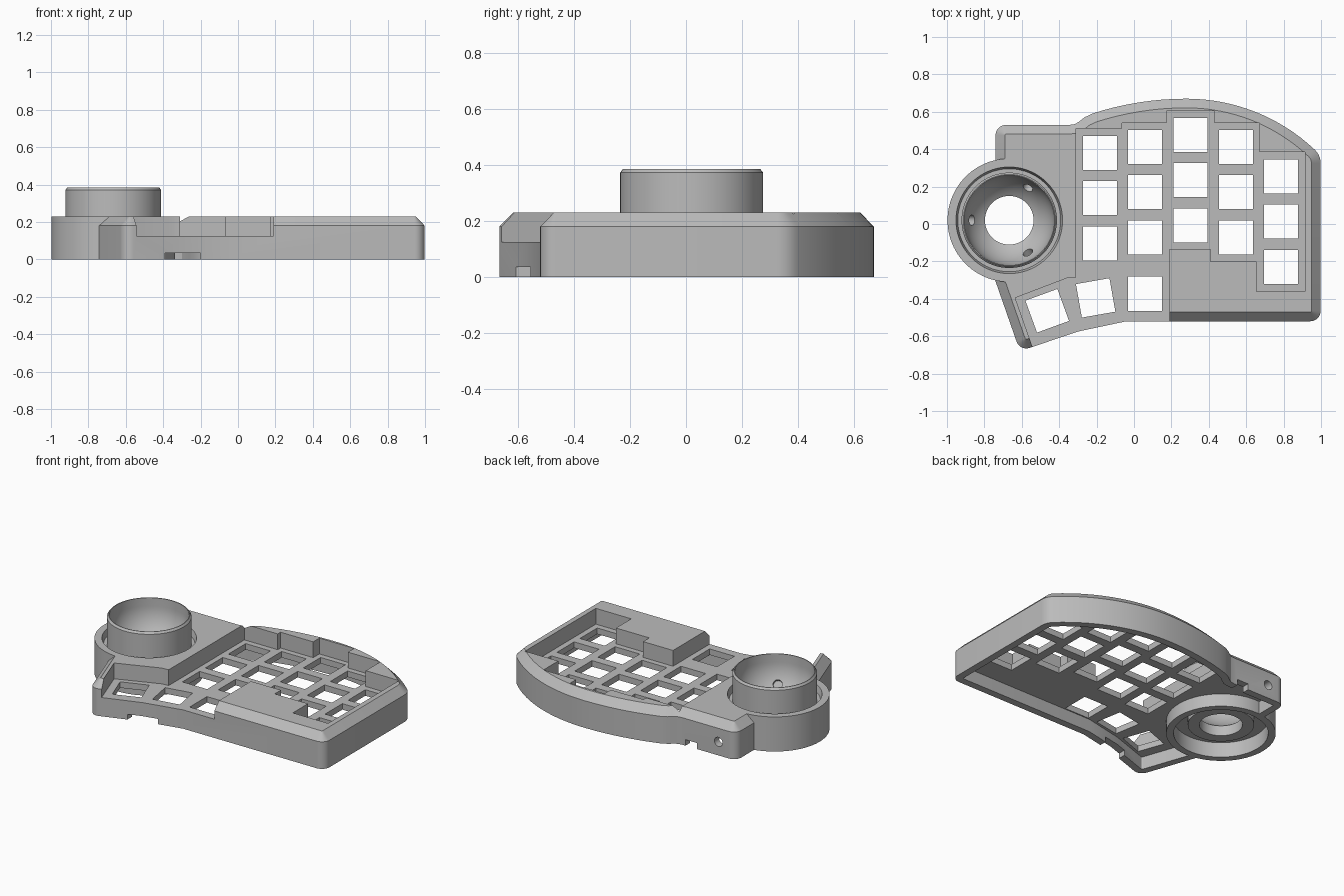
import bpy, bmesh
from math import sin, cos, tan, pi, radians, sqrt
from mathutils import Vector, Matrix

if "Cube" in bpy.data.objects:
    bpy.data.objects.remove(bpy.data.objects["Cube"])

grey = bpy.data.materials.new("plain_grey")
grey.use_nodes = True
grey.diffuse_color = (0.5, 0.5, 0.5, 1)
grey.node_tree.nodes["Principled BSDF"].inputs["Base Color"].default_value = (0.5, 0.5, 0.5, 1)

CUP = Vector((-0.667, 0.02, 0))
DECK, RIM, SHOULDER, UNDER = 0.125, 0.23, 0.18, 0.085


def finish(bm, name):
    bmesh.ops.recalc_face_normals(bm, faces=bm.faces)
    mesh = bpy.data.meshes.new(name)
    bm.to_mesh(mesh)
    bm.free()
    ob = bpy.data.objects.new(name, mesh)
    bpy.context.collection.objects.link(ob)
    return ob


def loft(name, rings):
    """Closed solid through rings given as (outline, height)."""
    bm = bmesh.new()
    rows = [[bm.verts.new((x, y, z)) for x, y in pts] for pts, z in rings]
    n = len(rows[0])
    bm.faces.new(rows[0])
    bm.faces.new(rows[-1])
    for a, b in zip(rows, rows[1:]):
        for i in range(n):
            j = (i + 1) % n
            bm.faces.new((a[i], a[j], b[j], b[i]))
    return finish(bm, name)


def rounded(corners, steps=8):
    """Outline from (x, y, fillet radius) corners."""
    out = []
    for i, (x, y, r) in enumerate(corners):
        p = Vector((x, y))
        if not r:
            out.append((x, y))
            continue
        a = (Vector(corners[i - 1][:2]) - p).normalized()
        b = (Vector(corners[(i + 1) % len(corners)][:2]) - p).normalized()
        half = a.angle(b) / 2
        centre = p + (a + b).normalized() * (r / sin(half))
        start = p + a * (r / tan(half)) - centre
        turn = pi - 2 * half
        for k in range(steps + 1):
            out.append(tuple(centre + Matrix.Rotation(turn * k / steps, 2) @ start))
    return out


def inset(pts, d):
    """Mitred inward offset of a counter-clockwise outline."""
    out = []
    for i in range(len(pts)):
        p = Vector(pts[i])
        e = (p - Vector(pts[i - 1])).normalized()
        f = (Vector(pts[(i + 1) % len(pts)]) - p).normalized()
        m = Vector((-e.y - f.y, e.x + f.x))
        out.append(tuple(p + m * (d / (1 + e.dot(f)))))
    return out


def arc(cx, cy, r, a0, a1, n):
    angles = [radians(a0 + (a1 - a0) * k / n) for k in range(n + 1)]
    return [(cx + r * cos(a), cy + r * sin(a)) for a in angles]


def cylinder(name, radius, depth, matrix, sides=32):
    bm = bmesh.new()
    bmesh.ops.create_cone(bm, cap_ends=True, segments=sides, radius1=radius,
                          radius2=radius, depth=depth, matrix=matrix)
    return finish(bm, name)


def block(name, centre, size, turn=0):
    bm = bmesh.new()
    bmesh.ops.create_cube(bm, size=1, matrix=Matrix.Translation(centre)
                          @ Matrix.Rotation(radians(turn), 4, 'Z')
                          @ Matrix.Diagonal((*size, 1)))
    return finish(bm, name)


def carve(target, cutters):
    bpy.context.view_layer.objects.active = target
    for c in cutters:
        mod = target.modifiers.new("cut", 'BOOLEAN')
        mod.operation, mod.solver, mod.object = 'DIFFERENCE', 'EXACT', c
        bpy.ops.object.modifier_apply(modifier=mod.name)
        bpy.data.objects.remove(c)


def dress(ob):
    ob.data.materials.clear()
    ob.data.materials.append(grey)
    bpy.ops.object.select_all(action='DESELECT')
    ob.select_set(True)
    bpy.context.view_layer.objects.active = ob
    bpy.ops.object.shade_smooth_by_angle(angle=radians(25))


# Case outline, counter-clockwise from the thumb corner
back = arc(0.28, -0.33, 1.0, 47, 90, 16) + arc(0.28, -0.96, 1.63, 90, 108, 8)[1:]
outline = rounded(
    [(-0.61, -0.68, 0.055), (-0.30, -0.575, 0), (-0.04, -0.52, 0),
     (0.998, -0.52, 0.055), (0.998, 0.366, 0.1)]
    + [(x, y, 0) for x, y in back]
    + [(-0.265, 0.57, 0), (-0.29, 0.55, 0), (-0.315, 0.534, 0), (-0.345, 0.53, 0),
       (-0.74, 0.53, 0.055), (-0.74, 0.2, 0), (-0.76, -0.25, 0)])
case = loft("case_shell", [(outline, 0), (outline, SHOULDER), (inset(outline, 0.049), RIM)])

# Hollow underside, stepped key well and seat for the ball cup
hollow = loft("hollow", [(inset(outline, 0.048), -0.5), (inset(outline, 0.048), UNDER)])
well_path = [(-0.51, -0.75), (0.19, -0.75), (0.19, -0.135), (0.41, -0.135),
             (0.41, -0.2), (0.655, -0.2), (0.655, -0.36), (0.915, -0.36),
             (0.915, 0.385), (0.67, 0.385), (0.67, 0.54), (0.43, 0.54),
             (0.43, 0.605), (0.175, 0.605), (0.175, 0.54), (-0.065, 0.54),
             (-0.065, 0.51), (-0.31, 0.51), (-0.31, -0.285), (-0.36, -0.29),
             (-0.635, -0.395)]
well = loft("well", [(well_path, DECK), (well_path, 0.6)])
seat = cylinder("seat", 0.322, 2, Matrix.Translation(CUP), 96)

# Key openings: columns of three, then the thumb keys
keys = [(x, top - 0.242 * row, 0)
        for x, top in ((-0.182, 0.38), (0.06, 0.412), (0.301, 0.477), (0.545, 0.412), (0.786, 0.255))
        for row in range(3)]
keys += [(0.06, -0.373, 0), (-0.205, -0.395, 10), (-0.464, -0.464, 20)]
openings = [block("opening", (x, y, 0.1), (0.182, 0.182, 0.4), t) for x, y, t in keys]

# Cable notches and the round socket in the back wall
notches = [block("front_notch", (-0.295, -0.58, 0), (0.19, 0.24, 0.07)),
           block("back_notch", (-0.41, 0.53, 0), (0.085, 0.2, 0.08)),
           cylinder("socket", 0.03, 0.2,
                    Matrix.Translation((-0.61, 0.53, 0.09)) @ Matrix.Rotation(pi / 2, 4, 'X'))]
carve(case, [hollow, well, seat] + openings + notches)
dress(case)

# Ball cup: a turned housing with a groove, raised collar and spherical bowl
R, CZ = 0.24, 0.33
low = -radians(57.2)
bowl = [(R * cos(low * k / 14), CZ + R * sin(low * k / 14)) for k in range(15)]
profile = [(0.33, 0), (0.33, RIM), (0.285, RIM), (0.275, 0.19), (0.255, 0.19),
           (0.255, 0.372), (0.245, 0.385), (R, 0.385)] + bowl
profile += [(0.13, 0.06), (0.2, 0.06), (0.2, 0.1), (0.285, 0.1), (0.285, 0)]
bm = bmesh.new()
ring = [bm.verts.new((r, 0, z)) for r, z in profile]
edges = [bm.edges.new((ring[i - 1], ring[i])) for i in range(len(ring))]
bmesh.ops.spin(bm, geom=ring + edges, cent=(0, 0, 0), axis=(0, 0, 1),
               angle=2 * pi, steps=96, use_merge=True)
bmesh.ops.remove_doubles(bm, verts=bm.verts, dist=0.0001)
bmesh.ops.translate(bm, verts=bm.verts, vec=CUP)
cup = finish(bm, "ball_cup")

# Three bearing pockets in the bowl
pockets = []
for a in (60, 180, 300):
    d = Vector((0.2 * cos(radians(a)), 0.2 * sin(radians(a)), -0.13)).normalized()
    m = Matrix.Translation(CUP + Vector((0, 0, CZ)) + d * (R + 0.005))
    pockets.append(cylinder("pocket", 0.028, 0.07, m @ d.to_track_quat('Z', 'Y').to_matrix().to_4x4()))
carve(cup, pockets)
dress(cup)
